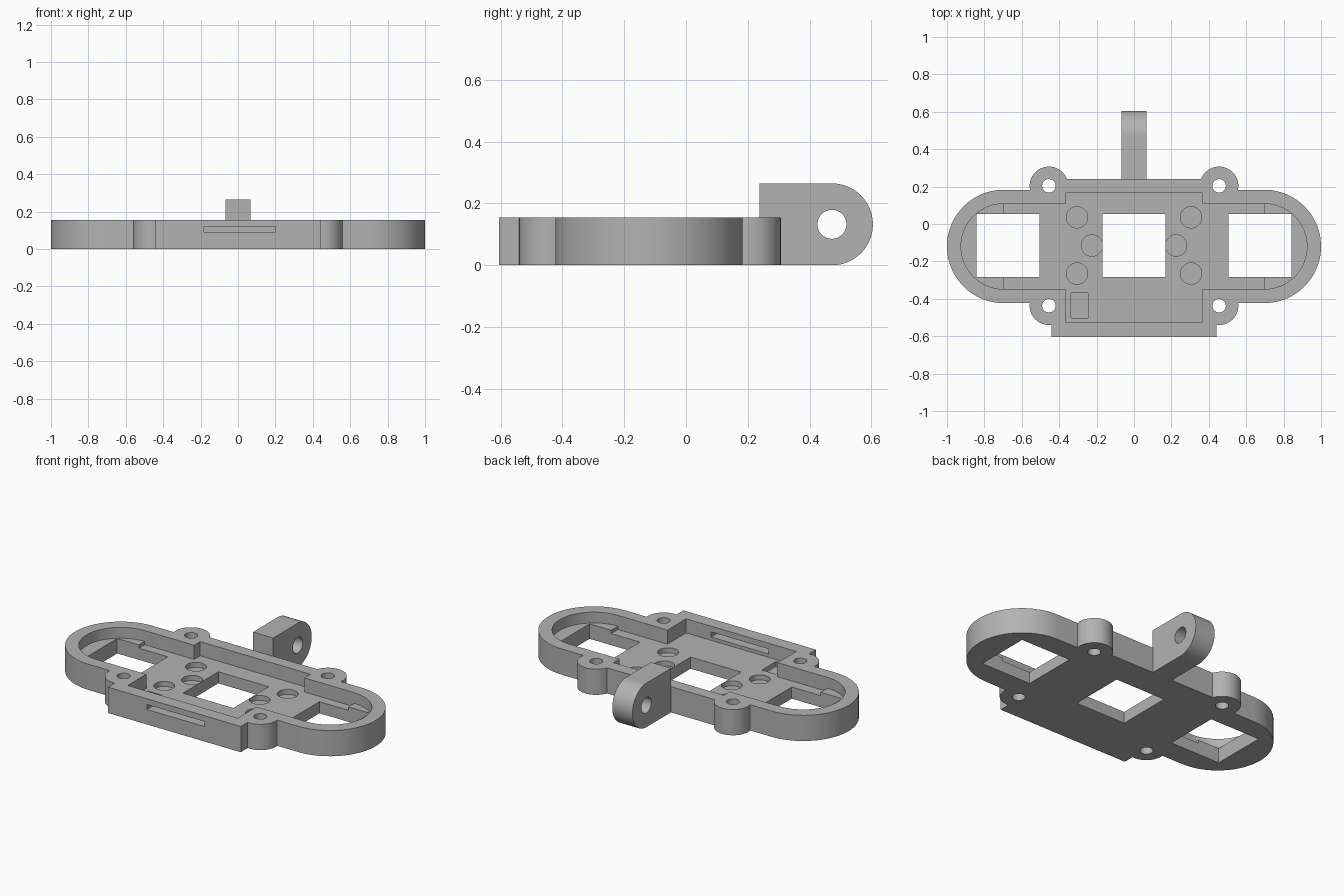
import bpy, bmesh
from math import cos, sin, pi, radians
from mathutils import Matrix

if "Cube" in bpy.data.objects:
    bpy.data.objects.remove(bpy.data.objects["Cube"])

grey = bpy.data.materials.new("plain grey")
grey.use_nodes = True
COLOUR = (0.45, 0.45, 0.45, 1)
grey.diffuse_color = COLOUR
grey.node_tree.nodes["Principled BSDF"].inputs["Base Color"].default_value = COLOUR

TOP, FLOOR, LEDGE, RECESS, OPEN = 0.155, 0.07, 0.09, 0.04, 0.4
MID_Y, END_X = -0.12, 0.697


def prism(name, outline, low, high):
    """Extrude a flat outline from z = low to z = high."""
    bm = bmesh.new()
    face = bm.faces.new([bm.verts.new((x, y, low)) for x, y in outline])
    ext = bmesh.ops.extrude_face_region(bm, geom=[face])
    for v in ext["geom"]:
        if isinstance(v, bmesh.types.BMVert):
            v.co.z = high
    bmesh.ops.recalc_face_normals(bm, faces=bm.faces)
    mesh = bpy.data.meshes.new(name)
    bm.to_mesh(mesh)
    bm.free()
    mesh.materials.append(grey)
    ob = bpy.data.objects.new(name, mesh)
    bpy.context.collection.objects.link(ob)
    return ob


def arc(cx, cy, r, start, end, n):
    return [(cx + r * cos(start + (end - start) * i / n),
             cy + r * sin(start + (end - start) * i / n)) for i in range(n + 1)]


def rect(x0, x1, y0, y1):
    return [(x0, y0), (x1, y0), (x1, y1), (x0, y1)]


def disc(x, y, r, n=48):
    return arc(x, y, r, 0, 2 * pi, n)[:-1]


def stadium(r):
    return (arc(END_X, MID_Y, r, -pi / 2, pi / 2, 40)
            + arc(-END_X, MID_Y, r, pi / 2, 1.5 * pi, 40))


def combine(target, operation, outline, low, high):
    tool = prism("tool", outline, low, high)
    mod = target.modifiers.new("combine", "BOOLEAN")
    mod.operation, mod.solver, mod.object = operation, "EXACT", tool
    bpy.context.view_layer.objects.active = target
    bpy.ops.object.modifier_apply(modifier=mod.name)
    bpy.data.objects.remove(tool)


def smooth(ob):
    bpy.ops.object.select_all(action="DESELECT")
    ob.select_set(True)
    bpy.context.view_layer.objects.active = ob
    bpy.ops.object.shade_smooth_by_angle(angle=radians(25))


# Outer shell: rounded bar, central block and four screw bosses
tray = prism("tray", stadium(0.303), 0, TOP)
combine(tray, "UNION", rect(-0.442, 0.442, -0.605, 0.24), 0, TOP)
bosses = [(sx * 0.455, y) for sx in (-1, 1) for y in (0.204, -0.437)]
for x, y in bosses:
    combine(tray, "UNION", disc(x, y, 0.103), 0, TOP)

# Hollow: raised ledges in the round ends, lower floor between them
combine(tray, "DIFFERENCE", stadium(0.228), LEDGE, OPEN)
combine(tray, "DIFFERENCE", rect(-END_X, END_X, MID_Y - 0.228, MID_Y + 0.228), FLOOR, OPEN)
combine(tray, "DIFFERENCE", rect(-0.367, 0.367, -0.525, 0.165), FLOOR, OPEN)

# Screw holes and three square windows
for x, y in bosses:
    combine(tray, "DIFFERENCE", disc(x, y, 0.036, 32), -0.1, OPEN)
for x in (-0.673, 0, 0.673):
    combine(tray, "DIFFERENCE", rect(x - 0.168, x + 0.168, -0.284, 0.053), -0.1, OPEN)

# Blind recesses in the floor
for sx in (-1, 1):
    for x, y in ((0.305, 0.036), (0.225, -0.115), (0.305, -0.265)):
        combine(tray, "DIFFERENCE", disc(sx * x, y, 0.057), RECESS, OPEN)
combine(tray, "DIFFERENCE", rect(-0.337, -0.246, -0.503, -0.37), RECESS, OPEN)

# Slot through the front wall
combine(tray, "DIFFERENCE", rect(-0.183, 0.2, -0.7, -0.45), 0.09, 0.12)
smooth(tray)

# Rear mounting lug with a cross hole, drawn as a side profile then stood up
R, LUG_Y = 0.1325, 0.4725
lug = prism("rear_lug", [(0.238, 2 * R), (0.238, 0)]
            + arc(LUG_Y, R, R, -pi / 2, pi / 2, 40), -0.067, 0.067)
combine(lug, "DIFFERENCE", disc(LUG_Y, R, 0.047), -1, 1)
lug.data.transform(Matrix(((0, 0, 1, 0), (1, 0, 0, 0), (0, 1, 0, 0), (0, 0, 0, 1))))
smooth(lug)
